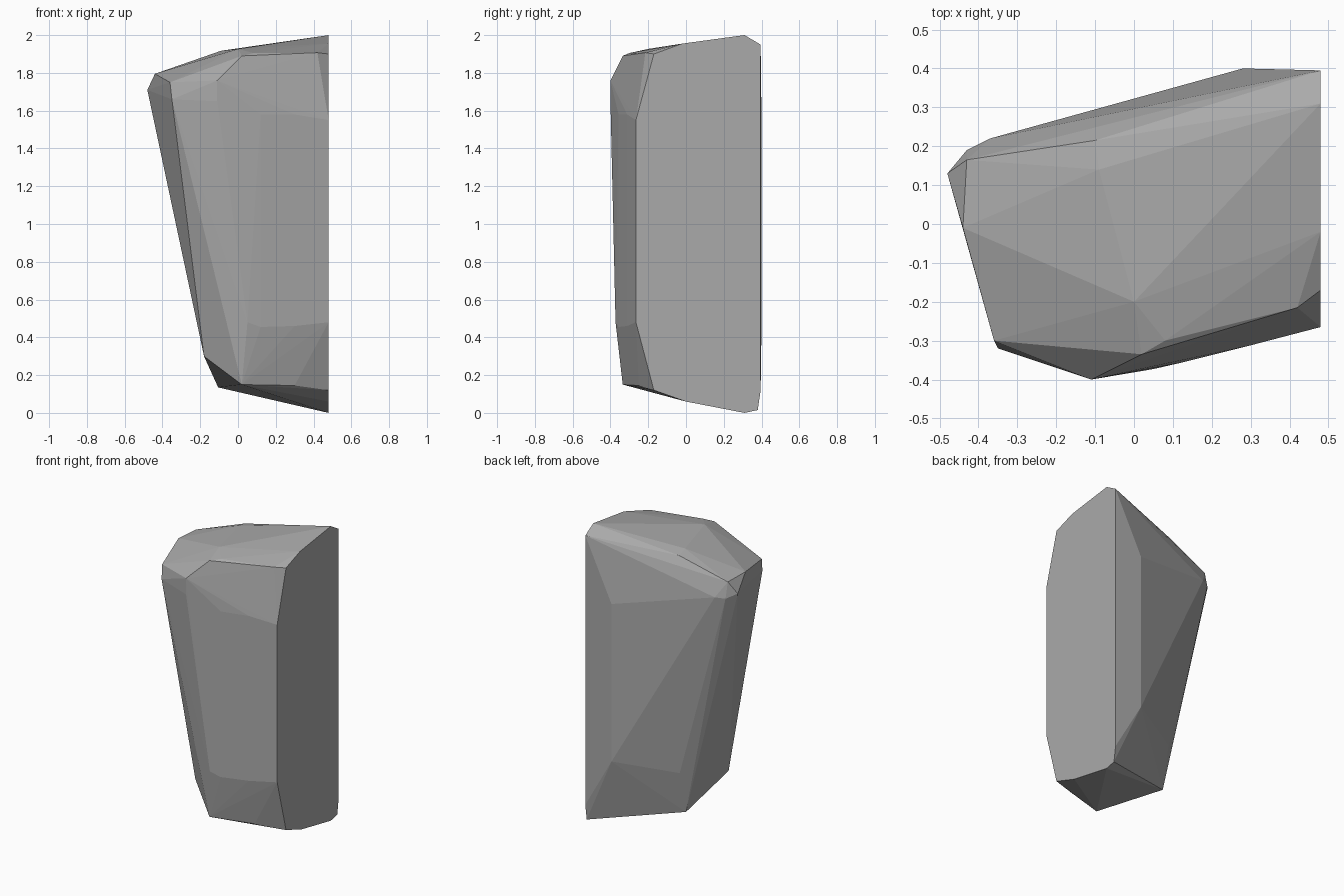
import bpy, bmesh

if "Cube" in bpy.data.objects:
    bpy.data.objects.remove(bpy.data.objects["Cube"], do_unlink=True)

# Plain grey stone
stone = bpy.data.materials.new("grey_stone")
stone.use_nodes = True
GREY = (0.4, 0.4, 0.4, 1)
stone.diffuse_color = GREY
stone.node_tree.nodes["Principled BSDF"].inputs["Base Color"].default_value = GREY

# Flat split face on the +x side, as y, z corners
CUT = 0.48
split_face = [(-.265, 1.55), (-.17, 1.9), (-.02, 1.955), (.31, 2), (.395, 1.95),
              (.395, .12), (.38, .015), (.31, 0), (0, .06), (-.17, .12), (-.265, .48)]

# Chipped corners of the boulder, as x, y, z
crown = [(0, -.2, 1.927), (-.09, .14, 1.917), (-.1, .215, 1.9), (-.44, -.01, 1.795),
         (-.43, .165, 1.79)]
brow = [(.02, -.335, 1.89), (.08, -.3, 1.905), (.24, -.25, 1.907), (.42, -.215, 1.907),
        (-.11, -.4, 1.76), (-.36, -.3, 1.75)]
shoulder = [(-.48, .13, 1.71), (-.43, .19, 1.685), (-.37, .22, 1.69), (-.35, -.32, 1.66),
            (-.11, -.4, 1.65), (.05, -.37, 1.55), (.12, -.357, 1.58), (.3, -.312, 1.58),
            (.28, .4, 1.54)]
foot = [(.05, -.373, .48), (.12, -.357, .455), (.3, -.312, .46), (.28, .4, .47),
        (-.1, .21, .42), (-.18, -.2, .3), (.02, -.335, .15), (.3, -.25, .145),
        (-.105, .15, .135)]

# Wrap the corners in one faceted hull
bm = bmesh.new()
for corner in [(CUT, y, z) for y, z in split_face] + crown + brow + shoulder + foot:
    bm.verts.new(corner)
hull = bmesh.ops.convex_hull(bm, input=bm.verts)
loose = [g for g in hull["geom_interior"] if isinstance(g, bmesh.types.BMVert)]
bmesh.ops.delete(bm, geom=loose, context="VERTS")
bmesh.ops.dissolve_limit(bm, angle_limit=.01, verts=bm.verts, edges=bm.edges)
bmesh.ops.recalc_face_normals(bm, faces=bm.faces)

mesh = bpy.data.meshes.new("split_boulder")
bm.to_mesh(mesh)
bm.free()
mesh.materials.append(stone)
boulder = bpy.data.objects.new("split_boulder", mesh)
bpy.context.collection.objects.link(boulder)
